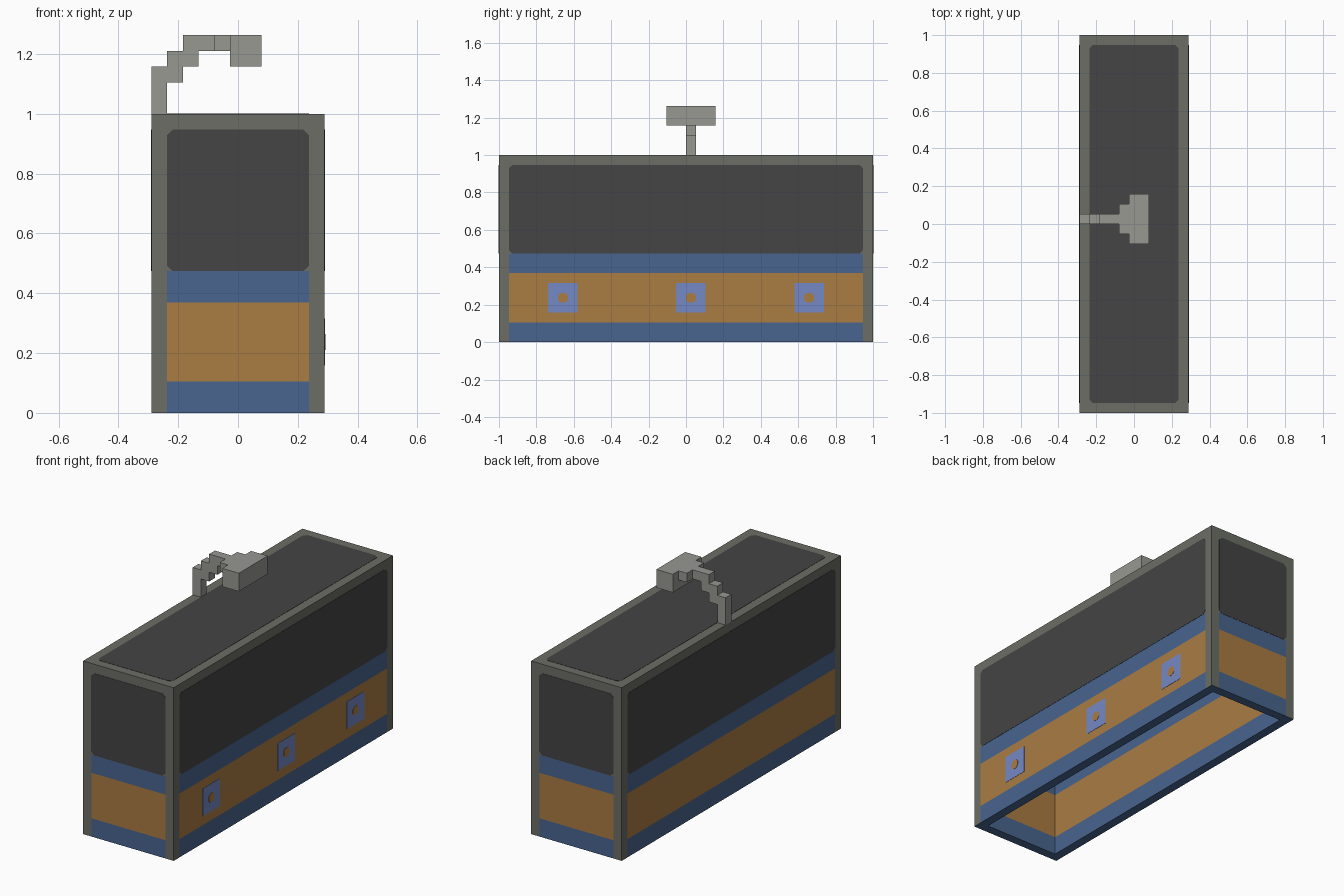
import bpy, bmesh
from mathutils import Matrix, Vector

if "Cube" in bpy.data.objects:
    bpy.data.objects.remove(bpy.data.objects["Cube"])

V = 1 / 19                      # one block of the model's grid
HX, HY, H = 5.5 * V, 19 * V, 19 * V
SKIN = 0.0015                   # thickness of painted plates


def material(name, r, g, b):
    m = bpy.data.materials.new(name)
    m.use_nodes = True
    m.diffuse_color = (r, g, b, 1)
    m.node_tree.nodes["Principled BSDF"].inputs["Base Color"].default_value = (r, g, b, 1)
    return m


FRAME = material("frame grey", 0.15, 0.155, 0.132)
DARK = material("window charcoal", 0.058, 0.058, 0.058)
BLUE = material("band blue", 0.066, 0.13, 0.275)
ORANGE = material("band orange", 0.40, 0.20, 0.055)
PALE = material("emblem pale blue", 0.178, 0.25, 0.56)
METAL = material("arm light grey", 0.31, 0.315, 0.285)


def finish(bm, name, mats):
    mesh = bpy.data.meshes.new(name)
    bm.normal_update()
    bm.to_mesh(mesh)
    bm.free()
    for m in mats:
        mesh.materials.append(m)
    obj = bpy.data.objects.new(name, mesh)
    bpy.context.collection.objects.link(obj)
    return obj


def add_box(bm, lo, hi):
    lo, hi = Vector(lo), Vector(hi)
    place = Matrix.Translation((lo + hi) / 2) @ Matrix.Diagonal((*(hi - lo), 1))
    return bmesh.ops.create_cube(bm, size=1, matrix=place)


def plate(name, mat, center, u, w, chamfer, depth=SKIN):
    """Thin plate spanned by half vectors u and w, with clipped corners."""
    center, u, w = Vector(center), Vector(u), Vector(w)
    n = u.cross(w).normalized()
    a, b = 1 - chamfer / u.length, 1 - chamfer / w.length
    outline = [(1, -b), (1, b), (a, 1), (-a, 1), (-1, b), (-1, -b), (-a, -1), (a, -1)]
    bm = bmesh.new()
    rings = [[bm.verts.new(center + u * s + w * t + n * d) for s, t in outline]
             for d in (0, depth)]
    bm.faces.new(rings[1])
    for i in range(8):
        j = (i + 1) % 8
        bm.faces.new((rings[0][i], rings[0][j], rings[1][j], rings[1][i]))
    return finish(bm, name, [mat])


# Hollow body, open underneath
bm = bmesh.new()
add_box(bm, (-HX, -HY, 0), (HX, HY, H))
bm.normal_update()
bottom = [f for f in bm.faces if f.normal.z < -0.9]
bmesh.ops.inset_region(bm, faces=bottom, thickness=V, use_even_offset=True)
bmesh.ops.inset_region(bm, faces=bottom, thickness=0, depth=-(H - V))


def cut(co, no):
    bmesh.ops.bisect_plane(bm, geom=bm.verts[:] + bm.edges[:] + bm.faces[:],
                           plane_co=co, plane_no=no)


for z in (2, 7, 9):
    cut((0, 0, z * V), (0, 0, 1))
for s in (-1, 1):
    cut((s * (HX - V), 0, 0), (1, 0, 0))
    cut((0, s * (HY - V), 0), (0, 1, 0))

# Bands by height, frame on the outer posts and top
bm.normal_update()
for f in bm.faces:
    c = f.calc_center_median()
    on_x, on_y = abs(c.x) > HX - 0.001, abs(c.y) > HY - 0.001
    post = (on_x and abs(c.y) > HY - V) or (on_y and abs(c.x) > HX - V)
    band = 2 if c.z < 2 * V else 3 if c.z < 7 * V else 2 if c.z < 9 * V else 1
    if post or c.z > H - 0.001 or ((on_x or on_y) and band == 1):
        band = 0
    f.material_index = band
finish(bm, "body_shell", [FRAME, DARK, BLUE, ORANGE])

# Dark windows on the four sides and the roof
mid, half, clip = 13.5 * V, 4.5 * V, 0.018
for s, side, end in ((1, "left", "back"), (-1, "right", "front")):
    plate(side + "_window", DARK, (s * HX, 0, mid), (0, s * (HY - V), 0), (0, 0, half), clip)
    plate(end + "_window", DARK, (0, s * HY, mid), (-s * (HX - V), 0, 0), (0, 0, half), clip)
plate("roof_panel", DARK, (0, 0, H), (HX - V, 0, 0), (0, HY - V, 0), clip)

# Square emblems with an orange middle
for i, y in enumerate((-12.5, 0.5, 12.5)):
    at = (HX, y * V, 4.5 * V)
    plate(f"emblem_{i + 1}", PALE, at, (0, 1.5 * V, 0), (0, 0, 1.5 * V), 0.001)
    plate(f"emblem_center_{i + 1}", ORANGE, at, (0, V / 2, 0), (0, 0, V / 2), 0.014, 2 * SKIN)

# Stepped arm and shower-like head: x, y and z ranges in blocks
bm = bmesh.new()
for x0, x1, y0, y1, z0, z1 in ((-5.5, -4.5, 0, 1, 19, 22), (-4.5, -3.5, 0, 1, 21, 23),
                               (-3.5, -2.5, 0, 1, 22, 24), (-2.5, -1.5, 0, 1, 23, 24),
                               (-1.5, -0.5, -1, 2, 23, 24), (-0.5, 1.5, -2, 3, 22, 24)):
    add_box(bm, (x0 * V, y0 * V, z0 * V), (x1 * V, y1 * V, z1 * V))
finish(bm, "roof_arm", [METAL])
